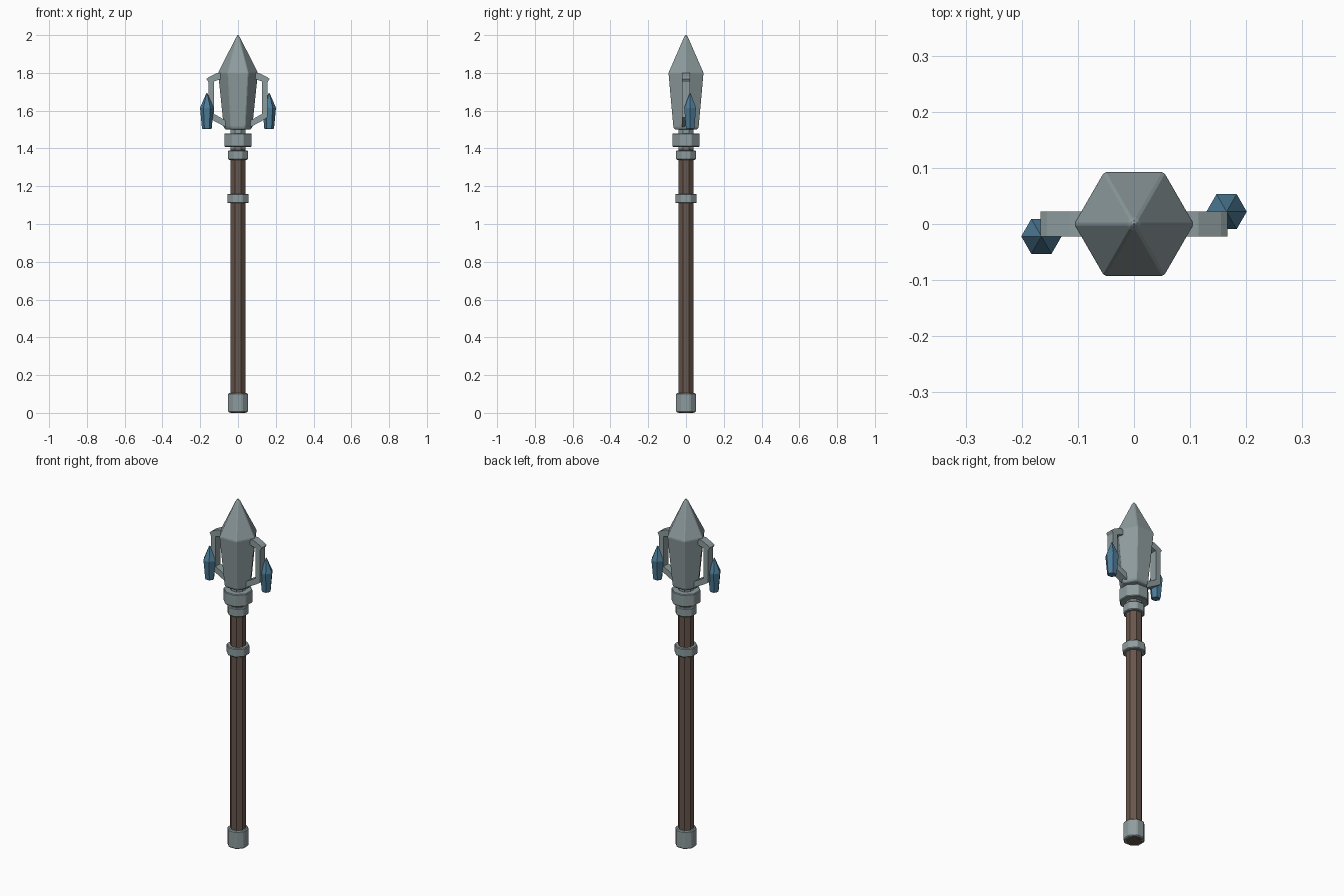
import bpy, bmesh, math

if "Cube" in bpy.data.objects:
    bpy.data.objects.remove(bpy.data.objects["Cube"])


def material(name, rgb):
    m = bpy.data.materials.new(name)
    m.diffuse_color = (*rgb, 1)
    m.use_nodes = True
    m.node_tree.nodes["Principled BSDF"].inputs["Base Color"].default_value = m.diffuse_color
    return m


STEEL = material("grey_steel", (0.27, 0.33, 0.34))
WOOD = material("brown_wood", (0.135, 0.092, 0.07))
CRYSTAL = material("blue_crystal", (0.075, 0.20, 0.31))


def finish(name, bm, mat, bevel=0):
    """Turn a bmesh into a flat-shaded object."""
    bmesh.ops.recalc_face_normals(bm, faces=bm.faces)
    me = bpy.data.meshes.new(name)
    bm.to_mesh(me)
    bm.free()
    me.materials.append(mat)
    ob = bpy.data.objects.new(name, me)
    bpy.context.collection.objects.link(ob)
    if bevel:
        mod = ob.modifiers.new("bevel", 'BEVEL')
        mod.width = bevel
        mod.segments = 1
        mod.limit_method = 'ANGLE'
        mod.angle_limit = math.radians(25)
    return ob


def turned(name, profile, sides, mat, centre=(0, 0), turn=0.0, bevel=0):
    """Stack of regular polygons, profile = (radius, height) from bottom to top."""
    bm = bmesh.new()
    rings = []
    for r, z in profile:
        if r == 0:
            rings.append([bm.verts.new((*centre, z))])
            continue
        angles = [turn + 2 * math.pi * i / sides for i in range(sides)]
        rings.append([bm.verts.new((centre[0] + r * math.cos(a),
                                    centre[1] + r * math.sin(a), z)) for a in angles])
    for low, high in zip(rings, rings[1:]):
        for i in range(sides):
            j = (i + 1) % sides
            if len(high) == 1:
                bm.faces.new((low[i], low[j], high[0]))
            else:
                bm.faces.new((low[i], low[j], high[j], high[i]))
    for ring in (rings[0], rings[-1]):
        if len(ring) > 1:
            bm.faces.new(ring)
    return finish(name, bm, mat, bevel)


def octagon(name, r, z0, z1, mat, bevel=0):
    """Eight-sided cylinder with flat sides facing the axes."""
    return turned(name, [(r, z0), (r, z1)], 8, mat, turn=math.pi / 8, bevel=bevel)


# Shaft with its metal neck
octagon("shaft", 0.042, 0.0, 1.40, WOOD)
octagon("neck", 0.042, 1.385, 1.52, STEEL)

# Pommel and collars
octagon("pommel", 0.057, 0.003, 0.105, STEEL, 0.005)
octagon("grip_collar", 0.061, 1.11, 1.16, STEEL, 0.004)
octagon("lower_collar", 0.057, 1.34, 1.39, STEEL, 0.004)
octagon("upper_collar", 0.078, 1.408, 1.48, STEEL, 0.004)

# Six-sided head, narrowing to the neck and to a blunt tip
turned("head", [(0.068, 1.50), (0.077, 1.512), (0.107, 1.80),
                (0.013, 1.987), (0.005, 1.998), (0, 2.0)], 6, STEEL, bevel=0.004)

# Side brackets and the crystals they carry
OUTLINE = [(0.075, 1.80), (0.115, 1.798), (0.155, 1.778), (0.167, 1.768), (0.157, 1.752),
           (0.157, 1.565), (0.125, 1.545), (0.06, 1.51), (0.06, 1.545), (0.127, 1.583),
           (0.127, 1.755), (0.075, 1.772)]
for side, label in ((1, "right"), (-1, "left")):
    bm = bmesh.new()
    face = bm.faces.new([bm.verts.new((side * x, -0.022, z)) for x, z in OUTLINE])
    ext = bmesh.ops.extrude_face_region(bm, geom=[face])
    moved = [v for v in ext["geom"] if isinstance(v, bmesh.types.BMVert)]
    bmesh.ops.translate(bm, verts=moved, vec=(0, 0.044, 0))
    finish(label + "_bracket", bm, STEEL)
    turned(label + "_crystal",
           [(0.022, 1.502), (0.026, 1.508), (0.036, 1.615), (0.004, 1.69), (0, 1.695)],
           6, CRYSTAL, centre=(side * 0.165, side * 0.022))
